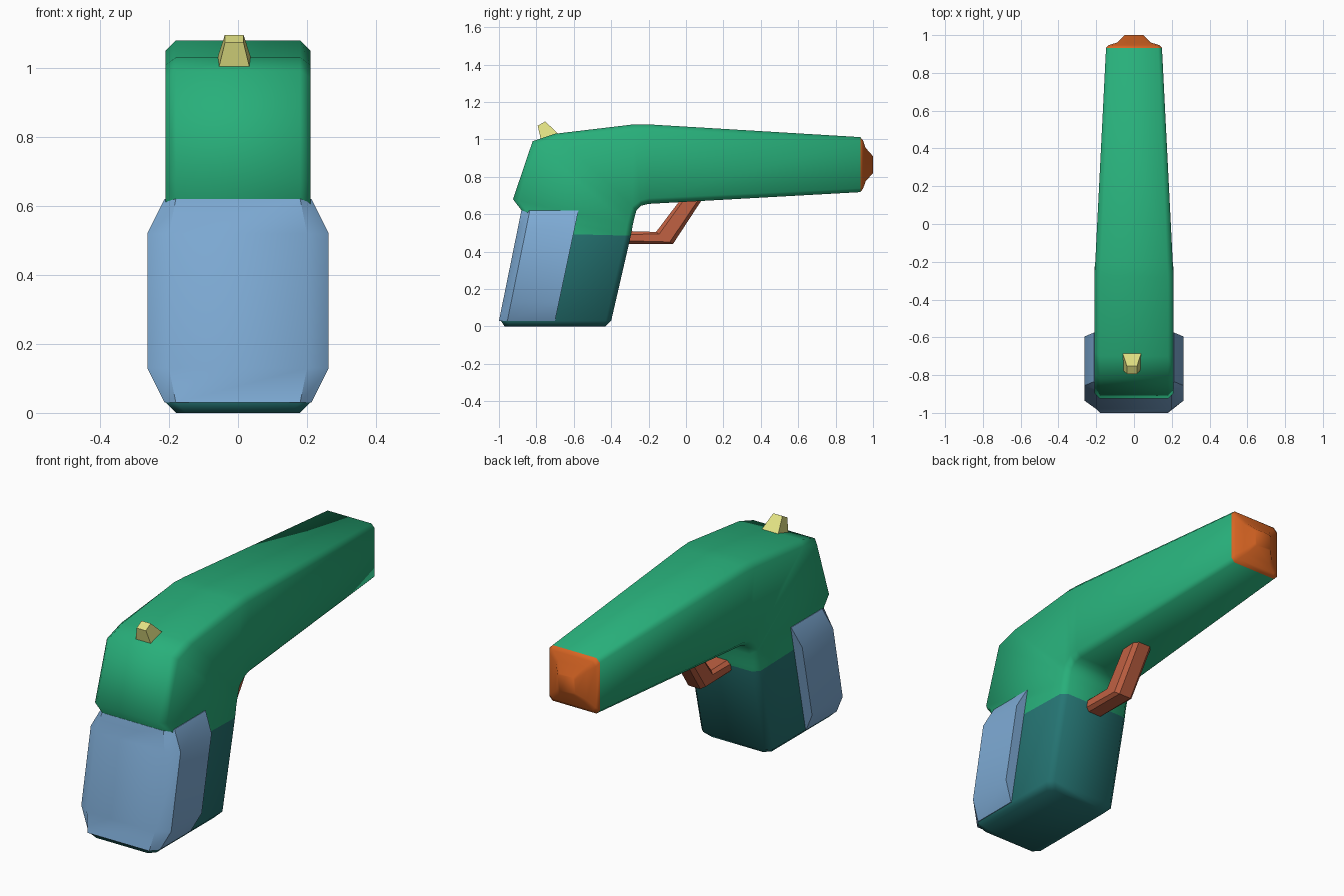
import bpy, bmesh, math
from mathutils import Vector

if "Cube" in bpy.data.objects:
    bpy.data.objects.remove(bpy.data.objects["Cube"])


def mat(name, rgb):
    m = bpy.data.materials.new(name)
    m.diffuse_color = (*rgb, 1)
    m.use_nodes = True
    m.node_tree.nodes["Principled BSDF"].inputs["Base Color"].default_value = m.diffuse_color
    return m


green = mat("green", (0.021, 0.43, 0.195))
teal = mat("dark teal", (0.019, 0.18, 0.175))
blue = mat("steel blue", (0.21, 0.41, 0.67))
orange = mat("orange", (0.69, 0.13, 0.017))
rust = mat("rust", (0.53, 0.12, 0.055))
yellow = mat("pale yellow", (0.76, 0.76, 0.23))


def loft(name, rings, mats, bands=None, smooth=None):
    """Skin a list of equal rings; bands gives the material of each strip."""
    bm = bmesh.new()
    vs = [[bm.verts.new(p) for p in r] for r in rings]
    n = len(rings[0])
    bands = bands or [0] * (len(rings) - 1)
    for a, b, k in zip(vs, vs[1:], bands):
        for i in range(n):
            bm.faces.new((a[i], a[(i + 1) % n], b[(i + 1) % n], b[i])).material_index = k
    bm.faces.new(vs[0]).material_index = bands[0]
    bm.faces.new(vs[-1]).material_index = bands[-1]
    bmesh.ops.recalc_face_normals(bm, faces=bm.faces)
    me = bpy.data.meshes.new(name)
    bm.to_mesh(me)
    bm.free()
    ob = bpy.data.objects.new(name, me)
    bpy.context.collection.objects.link(ob)
    for m in mats:
        me.materials.append(m)
    if smooth:
        bpy.ops.object.select_all(action='DESELECT')
        ob.select_set(True)
        bpy.context.view_layer.objects.active = ob
        bpy.ops.object.shade_smooth_by_angle(angle=math.radians(smooth))
    return ob


def section(top, bottom, w, c):
    """Rectangle across x between two side-view points, corners cut by c."""
    t, b = Vector((0, *top)), Vector((0, *bottom))
    d = (b - t).normalized() * c
    half = [(w - c, t), (w, t + d), (w, b - d), (w - c, b)]
    pts = [p + Vector((x, 0, 0)) for x, p in half]
    return pts + [Vector((-p.x, p.y, p.z)) for p in reversed(pts)]


# Body: one skin from nozzle along the barrel and down into the grip
body = [
    ((1.0, 0.91), (1.0, 0.82), 0.05, 0.01),
    ((0.96, 0.955), (0.96, 0.775), 0.09, 0.015),
    ((0.947, 0.993), (0.947, 0.737), 0.135, 0.02),
    ((0.932, 1.012), (0.932, 0.718), 0.148, 0.02),
    ((-0.20, 1.08), (-0.20, 0.655), 0.205, 0.03),
    ((-0.28, 1.08), (-0.24, 0.645), 0.21, 0.03),
    ((-0.70, 1.03), (-0.265, 0.62), 0.21, 0.03),
    ((-0.82, 0.99), (-0.275, 0.585), 0.21, 0.03),
    ((-0.925, 0.68), (-0.285, 0.54), 0.21, 0.03),
    ((-0.875, 0.615), (-0.29, 0.51), 0.21, 0.03),
    ((-0.895, 0.50), (-0.295, 0.485), 0.21, 0.03),
    ((-0.99, 0.03), (-0.40, 0.03), 0.21, 0.03),
    ((-0.97, 0.0), (-0.43, 0.0), 0.18, 0.03),
]
loft("body", [section(*s) for s in body], [green, teal, orange],
     [2] * 3 + [0] * 7 + [1] * 2, 50)


# Grip panel: bulged cover wrapped around the back of the grip
def panel(z, w, corner):
    s = (z - 0.03) / 0.59
    yb, yf = -1.0 + 0.12 * s, -0.70 + 0.125 * s
    pts = [(corner, yb), (w, yb + 0.045), (w, yf)]
    return [Vector((x, y, z)) for x, y in pts] + \
           [Vector((-x, y, z)) for x, y in reversed(pts)]


loft("grip_panel", [panel(0.03, 0.213, 0.18), panel(0.13, 0.263, 0.20),
                    panel(0.52, 0.263, 0.20), panel(0.62, 0.213, 0.18)],
     [blue], smooth=40)

# Trigger: bent bar between grip and barrel
loft("trigger", [section((-0.33, 0.51), (-0.33, 0.44), 0.055, 0.018),
                 section((-0.16, 0.505), (-0.07, 0.44), 0.055, 0.02),
                 section((-0.02, 0.69), (0.10, 0.70), 0.055, 0.02)],
     [rust], smooth=30)


# Rear sight: small tapered block, slightly off centre
def quad(a, b, wa, wb, cx=-0.011):
    return [Vector((cx + s * w, *p)) for s, w, p in
            ((-1, wa, a), (1, wa, a), (1, wb, b), (-1, wb, b))]


loft("rear_sight", [quad((-0.775, 0.995), (-0.68, 1.025), 0.046, 0.05),
                    quad((-0.793, 1.073), (-0.752, 1.096), 0.027, 0.027)], [yellow])
